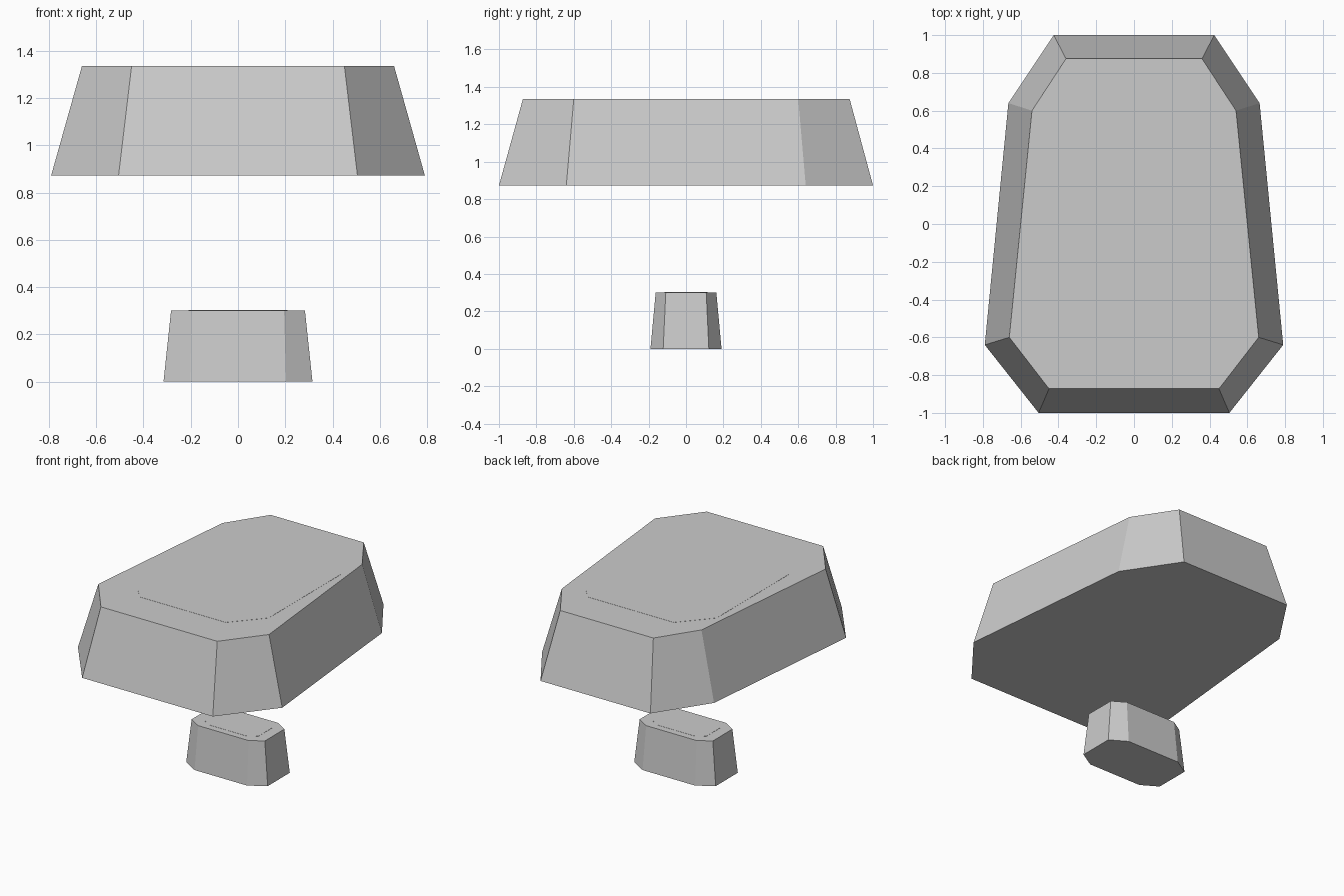
import bpy
import bmesh

if "Cube" in bpy.data.objects:
    bpy.data.objects.remove(bpy.data.objects["Cube"])


def octagon(back, front):
    """Left-right mirrored outline from right-side corners ordered front to back."""
    right = front + back
    return right + [(-x, y) for x, y in reversed(right)]


def symmetric(outer_x, side_y, end_x, outer_y):
    return octagon([(outer_x, side_y), (end_x, outer_y)],
                   [(end_x, -outer_y), (outer_x, -side_y)])


def loft(name, bottom, z0, top, z1):
    """Closed flat-sided solid between two matching outlines."""
    bm = bmesh.new()
    low = [bm.verts.new((x, y, z0)) for x, y in bottom]
    high = [bm.verts.new((x, y, z1)) for x, y in top]
    n = len(low)
    bm.faces.new(low[::-1])
    bm.faces.new(high)
    for i in range(n):
        j = (i + 1) % n
        bm.faces.new((low[i], low[j], high[j], high[i]))
    mesh = bpy.data.meshes.new(name)
    bm.to_mesh(mesh)
    bm.free()
    obj = bpy.data.objects.new(name, mesh)
    bpy.context.collection.objects.link(obj)
    return obj


# Large floating body, narrower at the back
loft("upper_body",
     octagon([(0.665, 0.64), (0.425, 1.0)], [(0.505, -1.0), (0.79, -0.64)]), 0.873,
     octagon([(0.54, 0.60), (0.36, 0.875)], [(0.45, -0.872), (0.66, -0.60)]), 1.335)

# Small block on the ground
loft("lower_block",
     symmetric(0.315, 0.122, 0.203, 0.19), 0.0,
     symmetric(0.283, 0.108, 0.195, 0.162), 0.302)

# Barely raised panels outlined on both tops
panel = symmetric(0.517, 0.40, 0.333, 0.61)
loft("upper_panel", panel, 1.33, panel, 1.336)
panel = symmetric(0.21, 0.075, 0.14, 0.115)
loft("lower_panel", panel, 0.298, panel, 0.303)
